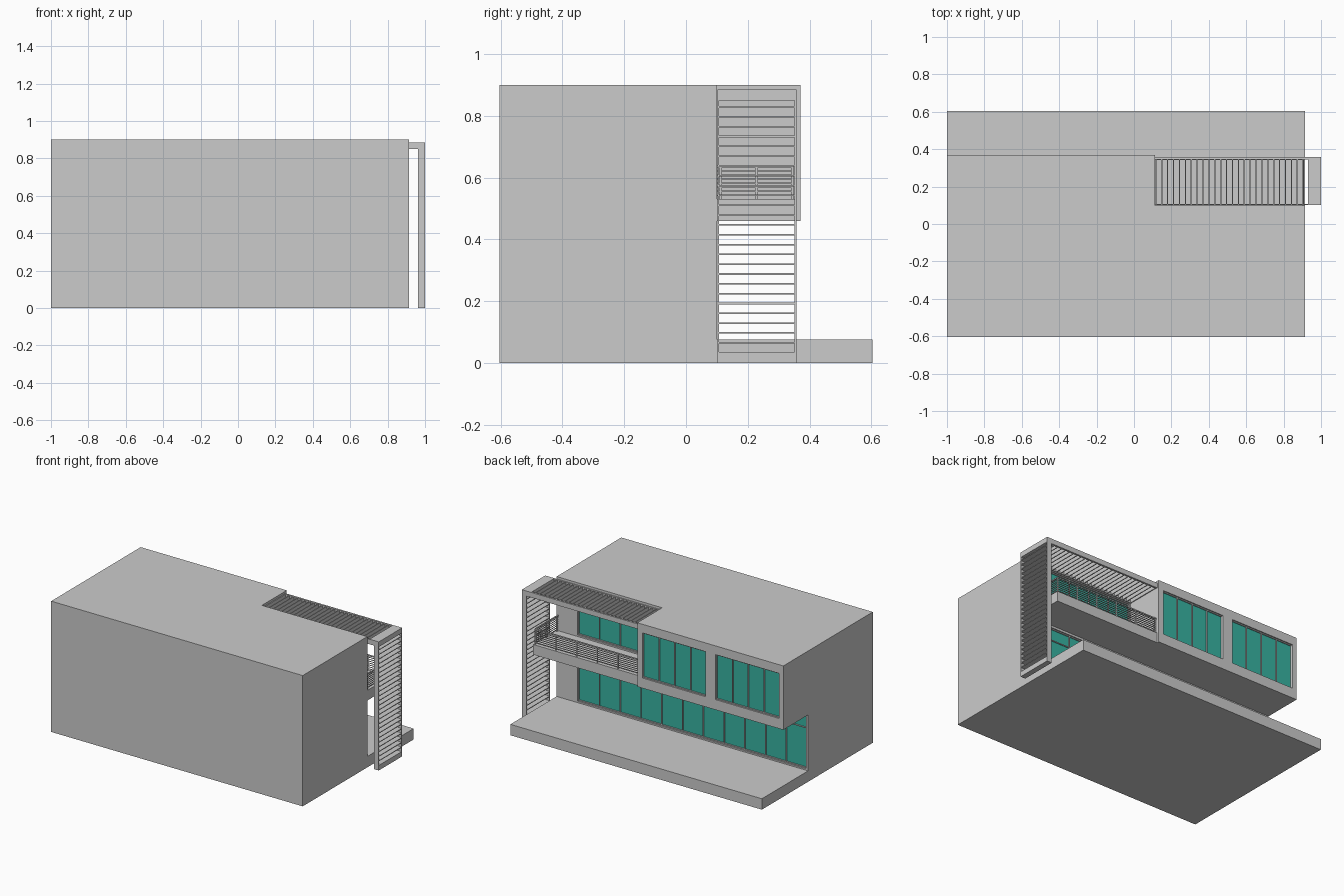
import bpy

if "Cube" in bpy.data.objects:
    bpy.data.objects.remove(bpy.data.objects["Cube"])

glass_mat = bpy.data.materials.new("teal_glass")
glass_mat.diffuse_color = (0.04, 0.45, 0.36, 1)
glass_mat.use_nodes = True
glass_mat.node_tree.nodes["Principled BSDF"].inputs["Base Color"].default_value = glass_mat.diffuse_color

CORNERS = [(0, 0), (1, 0), (1, 1), (0, 1)]
QUADS = [(3, 2, 1, 0), (4, 5, 6, 7), (0, 1, 5, 4), (1, 2, 6, 5), (2, 3, 7, 6), (3, 0, 4, 7)]


def boxes(name, spans, mat=None):
    """One object from a list of boxes (x0, x1, y0, y1, z0, z1)."""
    verts, faces = [], []
    for s in spans:
        n = len(verts)
        verts += [(s[i], s[2 + j], s[4 + k]) for k in (0, 1) for i, j in CORNERS]
        faces += [tuple(n + i for i in q) for q in QUADS]
    me = bpy.data.meshes.new(name)
    me.from_pydata(verts, [], faces)
    if mat:
        me.materials.append(mat)
    ob = bpy.data.objects.new(name, me)
    bpy.context.collection.objects.link(ob)
    return ob


def carve(ob, cutter):
    """Cut a recess and remove the cutter."""
    mod = ob.modifiers.new("recess", 'BOOLEAN')
    mod.operation, mod.solver, mod.object = 'DIFFERENCE', 'EXACT', cutter
    bpy.context.view_layer.objects.active = ob
    bpy.ops.object.modifier_apply(modifier=mod.name)
    bpy.data.objects.remove(cutter)


def window(name, wall, x0, x1, z0, z1, y, panes, transom=None, depth=0.02):
    """Recessed glazing with evenly spaced mullions in a wall facing +y."""
    cutter = boxes("cutter", [(x0, x1, y - depth, y + 0.05, z0, z1)])
    cutter.hide_render = True
    carve(wall, cutter)
    g = y - depth
    boxes(name + "_glass", [(x0, x1, g - 0.002, g + 0.005, z0, z1)], glass_mat)
    t, f = 0.003, g + 0.012
    bars = []
    for i in range(panes + 1):
        x = x0 + (x1 - x0) * i / panes
        bars.append((max(x - t, x0), min(x + t, x1), g, f, z0, z1))
    bars += [(x0, x1, g, f, z0, z0 + 2 * t), (x0, x1, g, f, z1 - 2 * t, z1)]
    if transom:
        bars.append((x0, x1, g, f, transom - t, transom + t))
    boxes(name + "_frame", bars)


# main volume, terrace and projecting upper room
L, R, Y = -1.0, 0.915, 0.1
body = boxes("main_body", [(L, R, -0.603, Y, 0, 0.9)])
boxes("terrace", [(L, R, Y, 0.603, 0, 0.075)])
room = boxes("upper_room", [(L, 0.112, Y, 0.37, 0.46, 0.9)])

# glazing
window("ground_window", body, -0.985, 0.755, 0.085, 0.445, Y, 11, 0.362)
window("balcony_window", body, 0.122, 0.755, 0.54, 0.845, Y, 4)
window("room_window_a", room, -0.407, 0.073, 0.53, 0.84, 0.37, 4)
window("room_window_b", room, -0.968, -0.485, 0.53, 0.84, 0.37, 4)

# balcony floor and railing
boxes("balcony_floor", [(0.112, R, Y, 0.355, 0.46, 0.53)])
rx, ry, t = 0.905, 0.345, 0.002
rail = []
for i in range(8):
    z = 0.542 + i * 0.0132
    h = 0.004 if i == 7 else t
    rail += [(0.112, rx, ry - h, ry + h, z - h, z + h), (rx - h, rx + h, Y, ry, z - h, z + h)]
for i in range(6):
    x = 0.118 + (rx - 0.118) * i / 5
    rail.append((x - 0.003, x + 0.003, ry - 0.003, ry + 0.003, 0.53, 0.635))
for y in (0.112, 0.228):
    rail.append((rx - 0.003, rx + 0.003, y - 0.003, y + 0.003, 0.53, 0.635))
boxes("balcony_railing", rail)

# overhead pergola: side beams, end plate and cross slats
y0, y1, z0, z1 = 0.102, 0.357, 0.85, 0.885
boxes("pergola_frame", [(0.112, 0.93, y0, y0 + 0.006, z0, z1),
                        (0.112, 0.93, y1 - 0.012, y1, z0, z1),
                        (0.93, 1.0, y0, y1, z0, z1)])
boxes("pergola_slats", [(x - 0.003, x + 0.003, y0 + 0.006, y1 - 0.012, z0, z1)
                        for x in (0.117 + i * 0.0315 for i in range(26))])

# vertical side screen: posts, sill and slats
sx0, sx1 = 0.963, 1.0
boxes("screen_frame", [(sx0, sx1, y0, y0 + 0.005, 0, z0),
                       (sx0, sx1, y1 - 0.005, y1, 0, z0),
                       (sx0, sx1, y0 + 0.005, y1 - 0.005, 0, 0.035)])
boxes("screen_slats", [(sx0, sx1, y0 + 0.005, y1 - 0.005, z - 0.0025, z + 0.0025)
                       for z in (0.065 + i * 0.0318 for i in range(25))])
